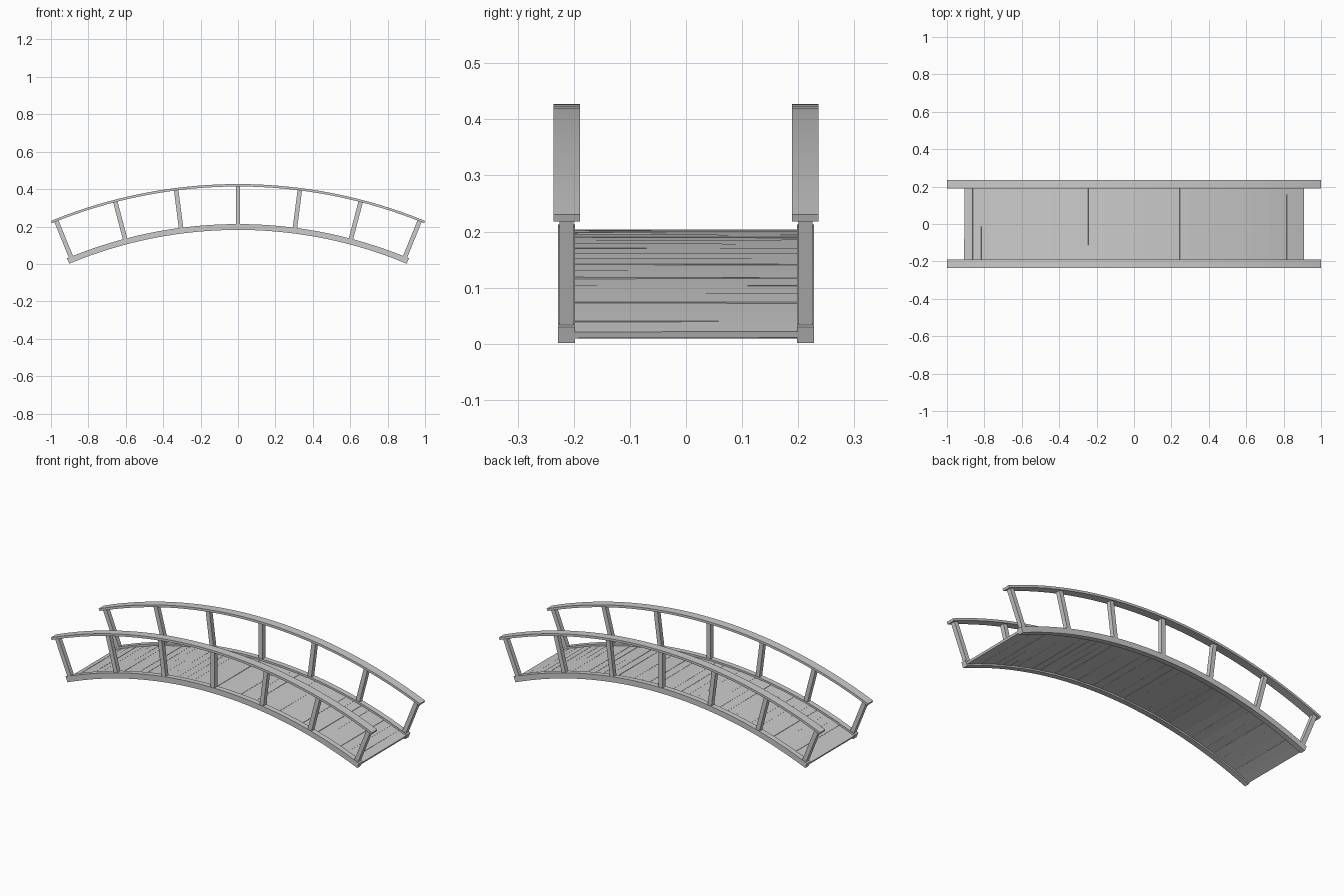
import bpy, bmesh, math, random
from mathutils import Matrix, Vector

if "Cube" in bpy.data.objects:
    bpy.data.objects.remove(bpy.data.objects["Cube"])

random.seed(4)
R, CZ = 2.374, -2.161          # top arc of the stringers and its centre height


def arc_beam(name, r_out, cz, thick, half_angle, y0, y1, segs=32):
    """Rectangular beam bent along an arc in the xz plane."""
    bm = bmesh.new()
    rings = []
    for i in range(segs + 1):
        a = half_angle * (2 * i / segs - 1)
        ring = []
        for r, y in ((r_out, y0), (r_out, y1), (r_out - thick, y1), (r_out - thick, y0)):
            ring.append(bm.verts.new((r * math.sin(a), y, cz + r * math.cos(a))))
        rings.append(ring)
    for a, b in zip(rings, rings[1:]):
        for k in range(4):
            bm.faces.new((a[k], a[(k + 1) % 4], b[(k + 1) % 4], b[k]))
    bm.faces.new(rings[0])
    bm.faces.new(rings[-1])
    return finish(name, bm, True)


def radial_box(bm, a, r0, r1, width, yc, depth, twist=0.0, tilt=0.0):
    """Box standing on the arc at angle a, between radii r0 and r1."""
    m = (Matrix.Translation((0, 0, CZ)) @ Matrix.Rotation(a, 4, 'Y')
         @ Matrix.Translation((0, yc, (r0 + r1) / 2))
         @ Matrix.Rotation(twist, 4, 'Y') @ Matrix.Rotation(tilt, 4, 'X')
         @ Matrix.Diagonal((width, depth, r1 - r0, 1)))
    bmesh.ops.create_cube(bm, size=1, matrix=m)


def finish(name, bm, smooth=False):
    bmesh.ops.recalc_face_normals(bm, faces=bm.faces)
    me = bpy.data.meshes.new(name)
    bm.to_mesh(me)
    bm.free()
    ob = bpy.data.objects.new(name, me)
    bpy.context.collection.objects.link(ob)
    if smooth:
        bpy.context.view_layer.objects.active = ob
        ob.select_set(True)
        bpy.ops.object.shade_smooth_by_angle(angle=math.radians(30))
        ob.select_set(False)
    return ob


for side, s in (("front", -1), ("back", 1)):
    # Curved stringer below and handrail above
    arc_beam(side + "_stringer", R, CZ, 0.031, math.asin(0.914 / R), s * 0.198, s * 0.228)
    arc_beam(side + "_handrail", 2.637, 0.427 - 2.637, 0.013,
             math.asin(1 / 2.637), s * 0.189, s * 0.236)
    # Posts fanning out along the arc, reaching into the handrail
    for i in range(-3, 4):
        bm = bmesh.new()
        top = 2.582 - 0.0006 * abs(i)
        radial_box(bm, math.radians(7.37 * i), R - 0.01, top, 0.024, s * 0.213, 0.025)
        finish(f"{side}_post_{i + 4}", bm)

# Deck planks with slight unevenness
count = 38
half = math.asin(0.912 / R)
step = 2 * half / count
bm = bmesh.new()
for i in range(count):
    lift = random.uniform(-0.0008, 0.0008)
    radial_box(bm, -half + (i + 0.5) * step, R - 0.0225 + lift, R - 0.0105 + lift,
               step * R * 0.985, 0, 0.40,
               random.uniform(-0.02, 0.02), random.uniform(-0.003, 0.003))
finish("deck_planks", bm)
